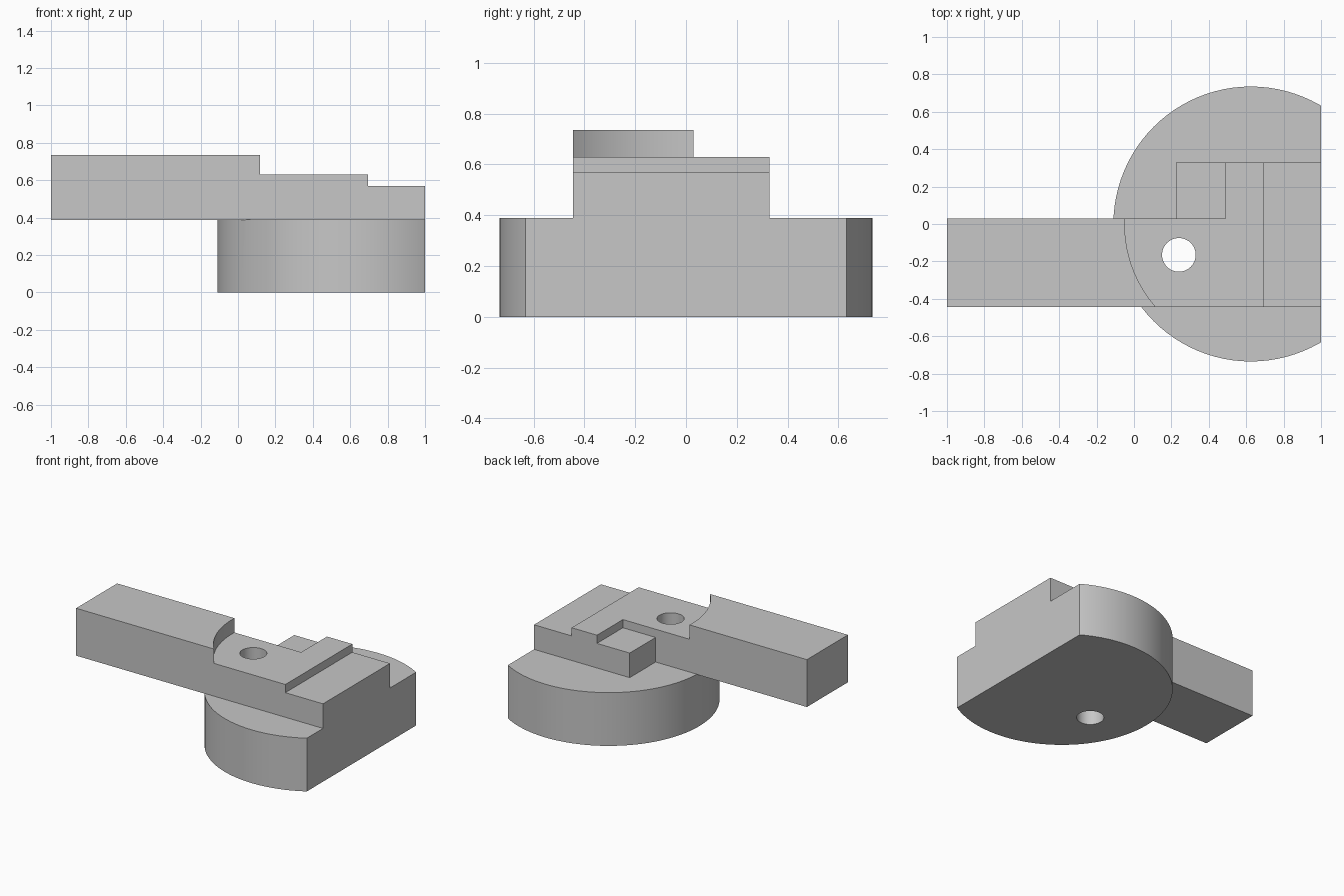
import bpy
import bmesh
from math import radians
from mathutils import Matrix, Vector

default = bpy.data.objects.get("Cube")
if default:
    bpy.data.objects.remove(default, do_unlink=True)

GREY = (0.57, 0.57, 0.57, 1.0)
grey = bpy.data.materials.new("plain grey")
grey.use_nodes = True
grey.diffuse_color = GREY
grey.node_tree.nodes["Principled BSDF"].inputs["Base Color"].default_value = GREY


def finish(name, bm):
    bmesh.ops.recalc_face_normals(bm, faces=bm.faces)
    mesh = bpy.data.meshes.new(name)
    bm.to_mesh(mesh)
    bm.free()
    mesh.materials.append(grey)
    obj = bpy.data.objects.new(name, mesh)
    bpy.context.collection.objects.link(obj)
    return obj


def box(name, low, high):
    low, high = Vector(low), Vector(high)
    bm = bmesh.new()
    bmesh.ops.create_cube(bm, size=1)
    bmesh.ops.scale(bm, vec=high - low, verts=bm.verts)
    bmesh.ops.translate(bm, vec=(low + high) / 2, verts=bm.verts)
    return finish(name, bm)


def cylinder(name, x, y, radius, bottom, top, sides=96):
    bm = bmesh.new()
    bmesh.ops.create_cone(bm, cap_ends=True, segments=sides, radius1=radius,
                          radius2=radius, depth=top - bottom,
                          matrix=Matrix.Translation((x, y, (bottom + top) / 2)))
    return finish(name, bm)


def side_profile(name, points, front, back):
    """Extrude an x-z outline from front to back along y."""
    bm = bmesh.new()
    face = bm.faces.new([bm.verts.new((x, front, z)) for x, z in points])
    result = bmesh.ops.extrude_face_region(bm, geom=[face])
    verts = [v for v in result["geom"] if isinstance(v, bmesh.types.BMVert)]
    bmesh.ops.translate(bm, vec=(0, back - front, 0), verts=verts)
    return finish(name, bm)


def combine(target, tool, operation):
    tool.hide_render = True
    mod = target.modifiers.new(operation.lower(), "BOOLEAN")
    mod.operation = operation
    mod.solver = "EXACT"
    mod.object = tool
    bpy.ops.object.select_all(action="DESELECT")
    target.select_set(True)
    bpy.context.view_layer.objects.active = target
    bpy.ops.object.modifier_apply(modifier=mod.name)
    bpy.data.objects.remove(tool, do_unlink=True)


# Round base, long arm and stepped rear block joined into one solid
AXIS = 0.625
bracket = cylinder("bracket", AXIS, 0, 0.735, 0, 0.39)
arm = box("arm", (-1, -0.445, 0.388), (1.1, 0.03, 0.735))
rear_block = side_profile("rear_block", [(0.225, 0.3), (1.08, 0.3), (1.08, 0.72),
                                         (0.49, 0.72), (0.49, 0.57), (0.225, 0.57)],
                          -0.2, 0.33)
for part in (arm, rear_block):
    combine(bracket, part, "UNION")

# Round recess, lower end step, flat end and through hole
cutters = (
    cylinder("recess_cutter", AXIS, 0, 0.675, 0.63, 1),
    box("step_cutter", (0.695, -1, 0.57), (2, 1, 1.1)),
    box("end_cutter", (1, -1.2, -0.5), (2.2, 1.2, 1.2)),
    cylinder("hole_cutter", 0.24, -0.165, 0.09, -0.2, 1.2, 48),
)
for cutter in cutters:
    combine(bracket, cutter, "DIFFERENCE")

bracket.select_set(True)
bpy.context.view_layer.objects.active = bracket
bpy.ops.object.shade_smooth_by_angle(angle=radians(30))
